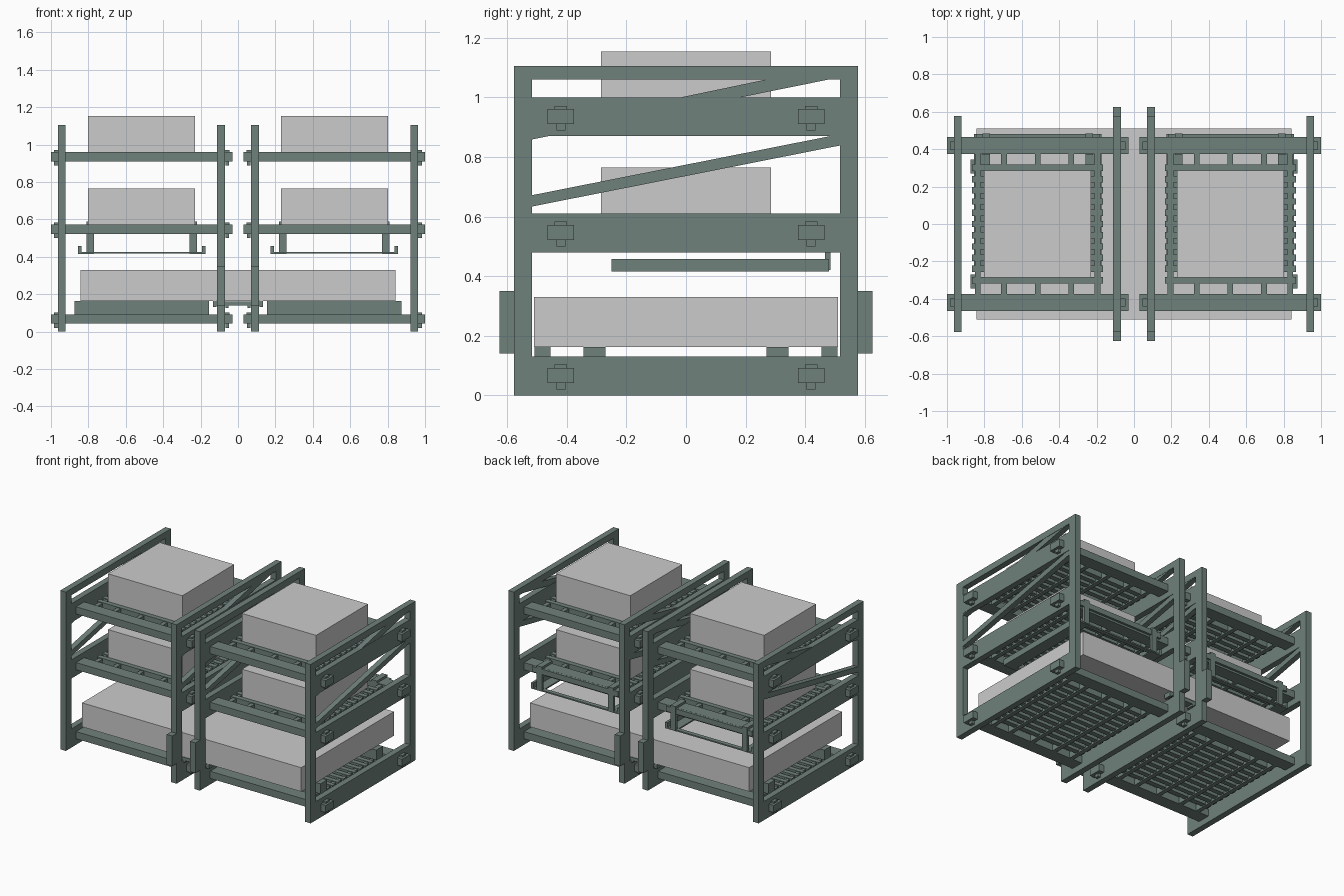
import bpy, bmesh

if "Cube" in bpy.data.objects:
    bpy.data.objects.remove(bpy.data.objects["Cube"])

green = bpy.data.materials.new("painted_frame")
green.diffuse_color = (0.16, 0.22, 0.20, 1)
green.use_nodes = True
green.node_tree.nodes["Principled BSDF"].inputs["Base Color"].default_value = green.diffuse_color


def prism(bm, x0, x1, pts):
    """Extrude a y-z outline from x0 to x1."""
    a = [bm.verts.new((x0, y, z)) for y, z in pts]
    b = [bm.verts.new((x1, y, z)) for y, z in pts]
    n = len(pts)
    bm.faces.new(a)
    bm.faces.new(b[::-1])
    for i in range(n):
        j = (i + 1) % n
        bm.faces.new((a[i], b[i], b[j], a[j]))


def box(bm, x0, x1, y0, y1, z0, z1):
    prism(bm, x0, x1, [(y0, z0), (y1, z0), (y1, z1), (y0, z1)])


def finish(bm, name, mat=None):
    bmesh.ops.recalc_face_normals(bm, faces=bm.faces)
    me = bpy.data.meshes.new(name)
    bm.to_mesh(me)
    bm.free()
    if mat:
        me.materials.append(mat)
    ob = bpy.data.objects.new(name, me)
    bpy.context.collection.objects.link(ob)
    return ob


def side_frame(cx, inner, name):
    bm = bmesh.new()
    x0, x1 = cx - 0.021, cx + 0.021
    for s in (-1, 1):
        ys = sorted((s * 0.517, s * 0.577))
        box(bm, x0, x1, *ys, 0, 1.105)
        if inner:  # bumper blocks on the inner posts
            ys = sorted((s * 0.577, s * 0.625))
            box(bm, x0, x1, *ys, 0.14, 0.35)
    for z0, z1 in ((0, 0.13), (0.48, 0.61), (0.87, 1.0), (1.06, 1.105)):
        box(bm, x0, x1, -0.517, 0.517, z0, z1)
    # sloping braces
    prism(bm, x0 + .002, x1 - .002, [(-0.52, 0.633), (0.52, 0.839), (0.52, 0.877), (-0.52, 0.671)])
    prism(bm, x0 + .002, x1 - .002, [(-0.52, 0.858), (0.50, 1.064), (0.28, 1.062), (-0.52, 0.895)])
    finish(bm, name, green)


def shelf(cx, z, name):
    bm = bmesh.new()
    for s in (-1, 1):
        # cross bar with tenons through both side frames
        y0, y1 = sorted((s * 0.375, s * 0.465))
        box(bm, cx - 0.485, cx + 0.485, y0, y1, z, z + 0.05)
        # wedge pins
        for e in (-1, 1):
            px, py = cx + e * 0.458, s * 0.42
            box(bm, px - .010, px + .010, py - .015, py + .015, z - .022, z + .055)
            box(bm, px - .012, px + .012, py - .021, py + .021, z + .048, z + .061)
    # stringers and slats
    for dx in (-0.32, -0.18, 0, 0.18, 0.32):
        box(bm, cx + dx - .015, cx + dx + .015, -0.38, 0.38, z, z + 0.044)
    for i in range(-5, 6):
        y = i * 0.06
        box(bm, cx - 0.35, cx + 0.35, y - .017, y + .017, z + 0.008, z + 0.049)
    finish(bm, name, green)


def hanging_tray(cx, name):
    bm = bmesh.new()
    for e in (-1, 1):
        # L shaped side runners
        xs = sorted((cx + e * 0.34, cx + e * 0.322))
        box(bm, *xs, -0.25, 0.48, 0.415, 0.457)
        xs = sorted((cx + e * 0.322, cx + e * 0.255))
        box(bm, *xs, -0.25, 0.48, 0.415, 0.424)
        # hooks over the back bar
        x0, x1 = sorted((cx + e * 0.295, cx + e * 0.255))
        box(bm, x0, x1, 0.466, 0.484, 0.42, 0.588)
        box(bm, x0, x1, 0.37, 0.466, 0.571, 0.588)
    for y in (-0.235, 0.465):
        box(bm, cx - 0.34, cx + 0.34, y - .015, y + .015, 0.416, 0.425)
    # thin rear lip tying the hooks
    box(bm, cx - 0.33, cx + 0.33, 0.466, 0.482, 0.535, 0.572)
    finish(bm, name, green)


for cx, side in ((-0.515, "left"), (0.515, "right")):
    s = 1 if cx > 0 else -1
    side_frame(cx + s * 0.427, False, side + "_outer_frame")
    side_frame(cx - s * 0.425, True, side + "_inner_frame")
    for z, lvl in ((0.042, "bottom"), (0.522, "middle"), (0.91, "top")):
        shelf(cx, z, f"{side}_{lvl}_shelf")
    hanging_tray(cx, side + "_hanging_tray")
    # bearers under the long crate
    bm = bmesh.new()
    for y in (-0.307, 0.307):
        box(bm, cx - 0.36, cx + 0.36, y - .037, y + .037, 0.092, 0.162)
    finish(bm, side + "_bearers", green)
    # stored boxes
    for z, lvl in ((0.572, "middle"), (0.96, "top")):
        bm = bmesh.new()
        box(bm, cx - 0.286, cx + 0.286, -0.285, 0.285, z, z + 0.193)
        finish(bm, f"{side}_{lvl}_box")

# links joining the two racks
bm = bmesh.new()
for y in (-0.482, 0.482):
    box(bm, -0.13, 0.13, y - .027, y + .027, 0.138, 0.16)
    for e in (-1, 1):
        xs = sorted((e * 0.115, e * 0.133))
        box(bm, *xs, y - .027, y + .027, 0.13, 0.162)
        xs = sorted((e * 0.05, e * 0.066))
        box(bm, *xs, y - .027, y + .027, 0.125, 0.15)
finish(bm, "rack_links", green)

# long crate across both racks
bm = bmesh.new()
box(bm, -0.843, 0.843, -0.51, 0.51, 0.163, 0.33)
finish(bm, "long_crate")
